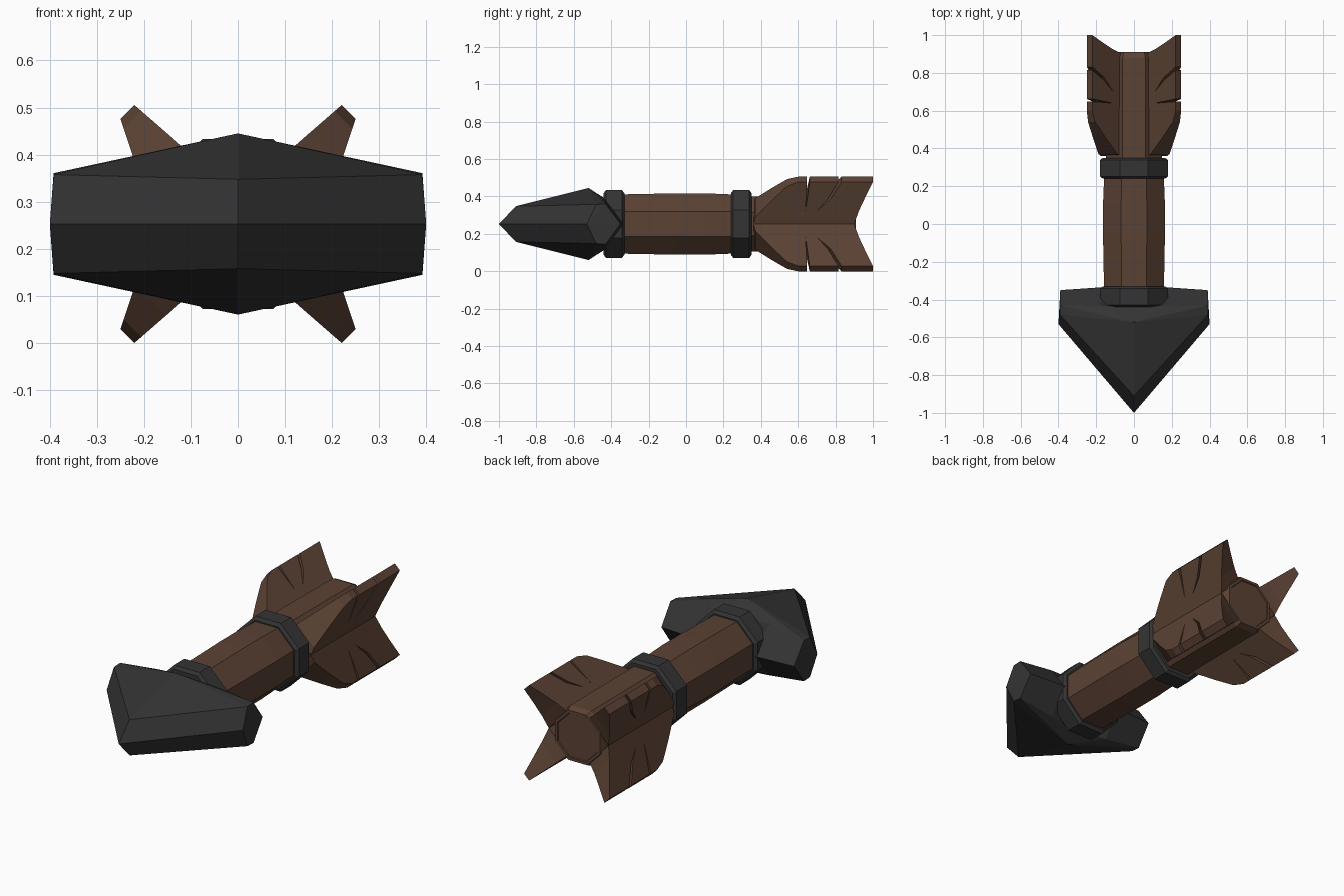
import bpy, bmesh, math
from mathutils import Vector
from mathutils.geometry import tessellate_polygon

if "Cube" in bpy.data.objects:
    bpy.data.objects.remove(bpy.data.objects["Cube"])

CZ = 0.2525  # height of the arrow's axis


def material(name, col):
    m = bpy.data.materials.new(name)
    m.diffuse_color = (*col, 1)
    m.use_nodes = True
    m.node_tree.nodes["Principled BSDF"].inputs["Base Color"].default_value = m.diffuse_color
    return m


WOOD = material("brown wood", (0.105, 0.054, 0.034))
IRON = material("dark iron", (0.034, 0.034, 0.034))


def finish(bm, name, mat):
    bmesh.ops.remove_doubles(bm, verts=bm.verts, dist=0.0005)
    bmesh.ops.recalc_face_normals(bm, faces=bm.faces)
    me = bpy.data.meshes.new(name)
    bm.to_mesh(me)
    bm.free()
    me.materials.append(mat)
    ob = bpy.data.objects.new(name, me)
    bpy.context.collection.objects.link(ob)
    return ob


def lathe(name, rings, mat, n=8):
    """Octagonal body along y; rings are (y, distance to flat side)."""
    bm = bmesh.new()
    loops = []
    for y, r in rings:
        c = r / math.cos(math.pi / n)
        loops.append([bm.verts.new((c * math.cos((i + .5) * math.tau / n), y,
                                    CZ + c * math.sin((i + .5) * math.tau / n)))
                      for i in range(n)])
    for a, b in zip(loops, loops[1:]):
        for i in range(n):
            j = (i + 1) % n
            bm.faces.new((a[i], a[j], b[j], b[i]))
    bm.faces.new(loops[0])
    bm.faces.new(loops[-1])
    return finish(bm, name, mat)


# Shaft: slightly bulging front part, slimmer tail between the fins
lathe("front_shaft", [(-0.42, .157), (-0.05, .164), (0.10, .164), (0.30, .156)], WOOD)
lathe("tail_shaft", [(0.28, .148), (0.88, .145), (0.91, .132), (0.91, .118), (0.905, .115)], WOOD)

# Iron rings with chamfered edges
for name, y0, y1 in (("front_ring", -0.44, -0.33), ("rear_ring", 0.24, 0.35)):
    lathe(name, [(y0, .165), (y0 + .012, .181), (y1 - .012, .181), (y1, .165)], IRON)

# Fins: split outline (y, radius); wedge that widens towards the shaft's sides
outline = [(0.36, .124), (0.37, .16), (0.46, .245), (0.54, .315), (0.60, .335),
           (0.648, .335), (0.640, .19), (0.662, .335),
           (0.815, .335), (0.76, .25), (0.70, .19), (0.775, .25), (0.832, .335),
           (1.0, .335), (0.96, .26), (0.925, .19), (0.90, .124)]
tris = tessellate_polygon([[Vector((y, r, 0)) for y, r in outline]])
for sx, sz, label in ((-1, 1, "top_left"), (1, 1, "top_right"),
                      (-1, -1, "bottom_left"), (1, -1, "bottom_right")):
    out = Vector((sx, 0, sz)).normalized()
    up = Vector((-sx, 0, sz)).normalized()
    bm = bmesh.new()
    sheets = []
    for offset in (lambda r: .046 - .069 * r, lambda r: .5 * r - .186):
        sheets.append([bm.verts.new(out * r + up * offset(r) + Vector((0, y, CZ)))
                       for y, r in outline])
        for t in tris:
            bm.faces.new([sheets[-1][i] for i in t])
    n = len(outline)
    for i in range(n):
        j = (i + 1) % n
        bm.faces.new((sheets[0][i], sheets[0][j], sheets[1][j], sheets[1][i]))
    finish(bm, "fin_" + label, WOOD)

# Arrowhead: one quarter (x, y, height above axis), mirrored in x and z
P = {
    "tip": (0, -1.0, 0), "corner": (.40, -.53, 0),
    "tip_top": (0, -.91, .095), "corner_top": (.392, -.48, .105),
    "peak": (0, -.52, .1925),
    "back_mid": (0, -.44, .14), "back_in": (.18, -.435, .135), "back_out": (.392, -.43, .108),
    "barb": (.39, -.35, 0), "root": (.17, -.335, 0), "core": (0, -.40, 0),
}
FACES = [("tip", "corner", "corner_top", "tip_top"), ("tip_top", "corner_top", "peak"),
         ("peak", "corner_top", "back_out"), ("peak", "back_out", "back_in"),
         ("peak", "back_in", "back_mid"), ("corner", "back_out", "corner_top"),
         ("corner", "barb", "back_out"), ("barb", "root", "back_out"),
         ("back_out", "root", "back_in"), ("back_in", "root", "core", "back_mid")]
bm = bmesh.new()
for sx in (-1, 1):
    for sz in (-1, 1):
        for f in FACES:
            bm.faces.new([bm.verts.new((P[k][0] * sx, P[k][1], CZ + P[k][2] * sz)) for k in f])
finish(bm, "arrowhead", IRON)
